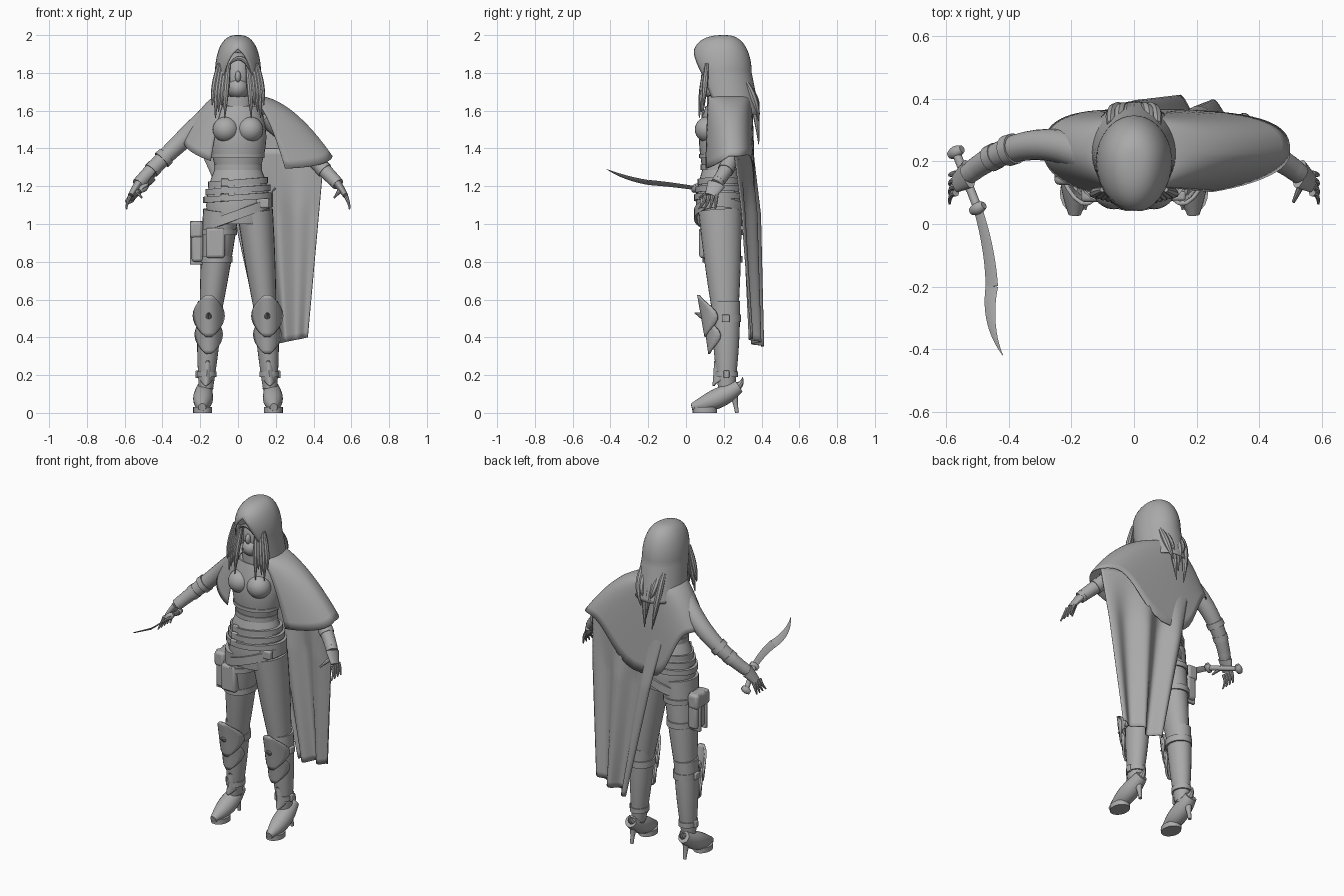
import bpy, bmesh, math
from mathutils import Vector

cube = bpy.data.objects.get("Cube")
if cube:
    bpy.data.objects.remove(cube, do_unlink=True)
for selected in list(bpy.context.selected_objects):
    selected.select_set(False)

shade = (0.4, 0.4, 0.4, 1)
gray = bpy.data.materials.new("plain gray")
gray.use_nodes = True
gray.diffuse_color = shade
gray.node_tree.nodes["Principled BSDF"].inputs["Base Color"].default_value = shade


def finish(name, bm, thickness=0, rounding=0):
    bmesh.ops.remove_doubles(bm, verts=bm.verts, dist=0.0001)
    bmesh.ops.recalc_face_normals(bm, faces=bm.faces)
    mesh = bpy.data.meshes.new(name)
    bm.to_mesh(mesh)
    bm.free()
    mesh.materials.append(gray)
    obj = bpy.data.objects.new(name, mesh)
    bpy.context.collection.objects.link(obj)
    if thickness:
        obj.modifiers.new("thickness", "SOLIDIFY").thickness = thickness
    if rounding:
        bevel = obj.modifiers.new("rounding", "BEVEL")
        bevel.width, bevel.segments = rounding, 3
    obj.select_set(True)
    bpy.context.view_layer.objects.active = obj


def skin(name, rows, closed=True, caps=True, thickness=0):
    """Join rows of points into one surface."""
    bm = bmesh.new()
    grid = [[bm.verts.new(point) for point in row] for row in rows]
    count = len(grid[0])
    for low, high in zip(grid, grid[1:]):
        for i in range(count if closed else count - 1):
            j = (i + 1) % count
            bm.faces.new((low[i], low[j], high[j], high[i]))
    if closed and caps:
        bm.faces.new(grid[0])
        bm.faces.new(grid[-1])
    finish(name, bm, thickness)


def steps(count, start=0.0, end=1.0):
    return [start + (end - start) * i / count for i in range(count + 1)]


def mix(a, b, t):
    return a + (b - a) * t


def arc(start, bend, end, t):
    return mix(mix(start, bend, t), mix(bend, end, t), t)


def tube(name, start, end, wide, narrow, bend=None, bulge=0, flat=1, sides=20, roll=0):
    """Tapered limb along a bent path; flat scales the second radius."""
    bend = bend or (start + end) / 2
    overall = end - start
    reference = Vector((0, 1, 0)) if abs(overall.z) > abs(overall.y) else Vector((0, 0, 1))
    rows = []
    for t in steps(12):
        along = mix(bend - start, end - bend, t).normalized()
        across = along.cross(reference).normalized()
        up = across.cross(along)
        radius = mix(wide, narrow, t) + bulge * math.sin(math.pi * t)
        center = arc(start, bend, end, t)
        ring = []
        for turn in steps(sides, 0, math.tau)[:-1]:
            u, v = radius * math.cos(turn), radius * flat * math.sin(turn)
            u, v = (u * math.cos(roll) - v * math.sin(roll), u * math.sin(roll) + v * math.cos(roll))
            ring.append(center + across * u + up * v)
        rows.append(ring)
    skin(name, rows)


def band(name, center, radius, flat, height, tilt=0):
    """A strap around the body, higher on one side when tilted."""
    rows = []
    for inset, rise in ((0.02, -1), (0, -1), (0, 1), (0.02, 1)):
        size = radius - inset
        rows.append([center + Vector((size * math.cos(a), size * flat * math.sin(a),
                                      rise * height / 2 + tilt * math.cos(a)))
                     for a in steps(28, 0, math.tau)[:-1]])
    skin(name, rows, caps=False)


def solid(name, center, size, round_shape=False):
    """A ball or a softened box."""
    bm = bmesh.new()
    if round_shape:
        bmesh.ops.create_uvsphere(bm, u_segments=24, v_segments=14, radius=1)
    else:
        bmesh.ops.create_cube(bm, size=1)
    bmesh.ops.scale(bm, vec=size, verts=bm.verts)
    bmesh.ops.translate(bm, vec=center, verts=bm.verts)
    finish(name, bm, rounding=0 if round_shape else min(size) / 4)


def plate(name, top, bottom, width, depth):
    """A pointed armour plate wrapped around the front of the shin."""
    rows = []
    for t in steps(10, 0.02, 0.98):
        half = width * math.sin(math.pi * t) ** 0.8
        rows.append([mix(top, bottom, t) + Vector((u * half, depth * (u * half / width) ** 2, 0))
                     for u in steps(8, -1, 1)])
    skin(name, rows, closed=False, thickness=0.012)


side = 1


def at(x, y, z):
    return Vector((side * x, y, z))


# Torso, corset seams, neck and scarf
waist = at(0, 0.18, 1.3)
tube("hips", at(0, 0.18, 1), waist, 0.16, 0.12, bulge=0.025, flat=0.75, sides=28)
tube("chest", waist, at(0, 0.2, 1.62), 0.12, 0.12, bulge=0.03, flat=0.8, sides=28)
tube("collar", at(0, 0.2, 1.6), at(0, 0.21, 1.7), 0.13, 0.05, flat=0.75)
tube("neck", at(0, 0.21, 1.65), at(0, 0.21, 1.8), 0.05, 0.05)
band("corset_seam", at(0, 0.18, 1.36), 0.139, 0.8, 0.02)
band("corset_hem", waist, 0.128, 0.8, 0.03)
band("scarf", at(0, 0.2, 1.65), 0.09, 1, 0.05)

# Head and face mask
solid("head", at(0, 0.2, 1.78), (0.08, 0.1, 0.13), True)
solid("nose", at(0, 0.1, 1.78), (0.015, 0.02, 0.03), True)
solid("face_mask", at(0, 0.16, 1.72), (0.06, 0.08, 0.06), True)

# Hood: flared skirt, domed top and an arched opening
hood = []
for t in steps(30):
    dome = max(0, t - 0.4) / 0.6 * math.pi / 2
    skirt = max(0, 0.4 - t)
    z = mix(1.58, 1.8, t / 0.4) if skirt else 1.8 + 0.2 * math.sin(dome)
    size = max(0, math.cos(dome)) ** 0.75
    opening = math.sqrt(max(0, 1.92 - z) / 0.3)
    row = []
    for a in steps(32, opening, math.tau - opening):
        lean = 0.035 * math.sin(2 * dome) * max(0, math.cos(a))
        row.append((size * (0.122 + skirt / 20) * math.sin(a),
                    0.2 + skirt / 9 - size * 0.148 * math.cos(a) - lean, z))
    hood.append(row)
skin("hood", hood, closed=False, thickness=0.005)

# Hair beside the face, across the brow and down the back
for side in (-1, 1):
    solid("bust", at(0.064, 0.115, 1.5), (0.07, 0.068, 0.068), True)
    for k in range(5):
        x = 0.06 + k / 60
        tip = at(x + 0.01, 0.07 + k / 200, 1.56 + k * 2 % 3 / 30)
        tube("front_hair", at(x * 0.8, 0.11, 1.85), tip, 0.008, 0.002,
             bend=at(x + 0.005, 0.08 + k / 200, 1.72), bulge=0.01, sides=8)
side = 1
for k in range(7):
    x = (k - 3) / 40
    tip = at(x / 2, 0.385, 1.42 + k * 3 % 4 / 16)
    tube("back_hair", at(x, 0.32, 1.75), tip, 0.012, 0.002, bend=at(x, 0.375, 1.65), bulge=0.012, sides=8)
tube("fringe", at(-0.04, 0.07, 1.85), at(0.08, 0.09, 1.78), 0.005, 0.002,
     bend=at(0.03, 0.06, 1.93), bulge=0.01, sides=8)

# Shoulder mantle: open at the chest, long over the left arm, square and pointed behind
mantle = []
for t in steps(16):
    row = []
    for a in steps(60, -math.pi / 3, math.pi * 4 / 3):
        c, s = math.cos(a), math.sin(a)
        reach = 0.5 if c > 0 else 0.29
        hem = 1.4 - c / 25 - max(0, -s) / 10 - 0.28 * max(0, s) ** 10
        if s > 0:
            square = mix(1, 0.65, t)
            c, s = math.copysign(abs(c) ** square, c), s ** square
        row.append((c * mix(0.1, reach, t), 0.225 + s * mix(0.12, 0.142, t),
                    mix(1.68, hem, t ** 1.8)))
    mantle.append(row)
skin("mantle", mantle, closed=False, thickness=0.005)

# Long folded cape hanging behind the left side
cape = []
for t in steps(30):
    row = []
    for u in steps(40):
        fold = 0.035 * min(1, 3 * t) * math.cos(14 * u - 1) * (1 - u / 2)
        row.append((mix(mix(-0.1, 0.13, t), mix(0.46, 0.37, t), u),
                    0.355 + t / 40 + fold - (0.1 - t / 20) * u ** 3,
                    1.4 - t - t * (1 - u) / 20))
    cape.append(row)
skin("long_cape", cape, closed=False, thickness=0.005)

for side in (-1, 1):
    word = "right_" if side < 0 else "left_"

    # Arm and bracer rings
    shoulder, elbow, wrist = at(0.14, 0.22, 1.58), at(0.35, 0.31, 1.4), at(0.53, 0.16, 1.21)
    tube(word + "arm", shoulder, wrist, 0.06, 0.033, bend=elbow)
    for ring, t in (("elbow_cuff", 0.6), ("bracer_ring", 0.75), ("wrist_cuff", 0.9)):
        thick = mix(0.08, 0.03, t)
        tube(word + ring, arc(shoulder, elbow, wrist, t), arc(shoulder, elbow, wrist, t + 0.06),
             thick, thick)

    # Hand
    knuckle = at(0.57, 0.13, 1.15)
    tube(word + "palm", wrist, knuckle, 0.022, 0.014, flat=2.2)
    for k in range(4):
        spread = k / 50 - 0.03
        root = knuckle + at(0, spread, 0)
        tube(word + "finger", root, root + at(0.02, spread / 2 - 0.02, -0.07), 0.012, 0.004,
             bend=root + at(0.02, 0, -0.04), sides=8)
    tube(word + "thumb", mix(wrist, knuckle, 0.4), at(0.51, 0.07, 1.14), 0.015, 0.005, sides=8)

    # Leg and tall boot
    hip, knee, ankle = at(0.09, 0.18, 1.07), at(0.148, 0.21, 0.5), at(0.17, 0.215, 0.13)
    boot_top = at(0.147, 0.21, 0.59)
    tube(word + "leg", hip, knee, 0.095, 0.055, bulge=0.004, flat=1.2, sides=24)
    tube(word + "boot", boot_top, ankle, 0.066, 0.038, bulge=0.006, flat=1.17, sides=24)
    band(word + "boot_strap", knee, 0.07, 1.17, 0.04)
    solid(word + "boot_buckle", knee + at(0.07, 0, 0), (0.02, 0.04, 0.04))
    cuff = mix(ankle, knee, 0.2)
    band(word + "ankle_strap", cuff, 0.052, 1.17, 0.03)
    solid(word + "ankle_buckle", cuff + at(0.05, 0, 0), (0.02, 0.03, 0.04))
    plate(word + "ankle_flap", at(0.16, 0.15, 0.28), at(0.17, 0.14, 0.14), 0.045, 0.08)

    # Foot, sole, heel and spur
    tube(word + "foot", at(0.18, 0.28, 0.14), at(0.19, 0.03, 0.03), 0.035, 0.02,
         bend=at(0.185, 0.16, 0.06), bulge=0.025)
    tube(word + "sole", at(0.187, 0.1, 0), at(0.187, 0.1, 0.03), 0.05, 0.05, flat=1.3)
    tube(word + "heel", at(0.18, 0.25, 0.12), at(0.18, 0.27, 0), 0.03, 0.01, bulge=-0.005)
    tube(word + "heel_spur", ankle, at(0.175, 0.3, 0.19), 0.04, 0.002, bend=at(0.175, 0.3, 0.13), sides=8)

    # Knee guard, spike and shin chevron
    plate(word + "knee_guard", at(0.155, 0.07, 0.63), at(0.155, 0.11, 0.4), 0.075, 0.08)
    plate(word + "shin_chevron", at(0.155, 0.1, 0.52), at(0.155, 0.13, 0.31), 0.065, 0.07)
    tube(word + "knee_spike", at(0.155, 0.12, 0.5), at(0.155, 0.045, 0.53), 0.03, 0.002, sides=8)

    # Thigh straps, holster and pouch on the right only
    if side < 0:
        band("thigh_strap_low", mix(hip, knee, 0.45), 0.088, 1.2, 0.035)
        band("thigh_strap_high", mix(hip, knee, 0.2), 0.097, 1.2, 0.03)
        solid("thigh_holster", at(0.12, 0.1, 0.9), (0.1, 0.06, 0.16))
        solid("pouch", at(0.215, 0.19, 0.9), (0.06, 0.12, 0.2))
        solid("pouch_flap", at(0.22, 0.19, 0.97), (0.07, 0.13, 0.09))
        for y in (0.16, 0.22):
            solid("pouch_strap", at(0.22, y, 0.9), (0.07, 0.02, 0.23))

# Waist belts and slanted hip belt with buckles
side = 1
for k in range(3):
    level = at(0, 0.18, 1.14 + k / 25)
    band("waist_belt", level, 0.184 - k / 80, 0.75, 0.032, tilt=0.012)
    solid("waist_buckle", level + at(-0.07, -0.12 + k / 100, 0), (0.04, 0.02, 0.04))
band("hip_belt", at(0, 0.18, 1.05), 0.184, 0.75, 0.05, tilt=0.065)
solid("hip_buckle", at(0.13, 0.09, 1.11), (0.07, 0.03, 0.05))

# S-curved sword held in the right hand
guard, belly, pommel = at(-0.5, 0.05, 1.19), at(-0.455, -0.2, 1.22), at(-0.57, 0.23, 1.13)
tube("sword_blade_root", guard, belly, 0.017, 0.024, bend=at(-0.46, -0.08, 1.21),
     flat=0.2, sides=4, roll=-0.6)
tube("sword_blade_tip", belly, at(-0.42, -0.42, 1.29), 0.024, 0.001, bend=at(-0.475, -0.32, 1.24),
     bulge=0.004, flat=0.2, sides=4, roll=-0.6)
tube("sword_grip", guard, pommel, 0.014, 0.014)
for name, center in (("sword_guard", guard), ("sword_pommel", pommel)):
    reach = at(0.02, 0.01, 0.015)
    tube(name, center - reach, center + reach, 0.012, 0.012, bulge=0.008)

bpy.ops.object.shade_smooth_by_angle(angle=math.radians(40))
